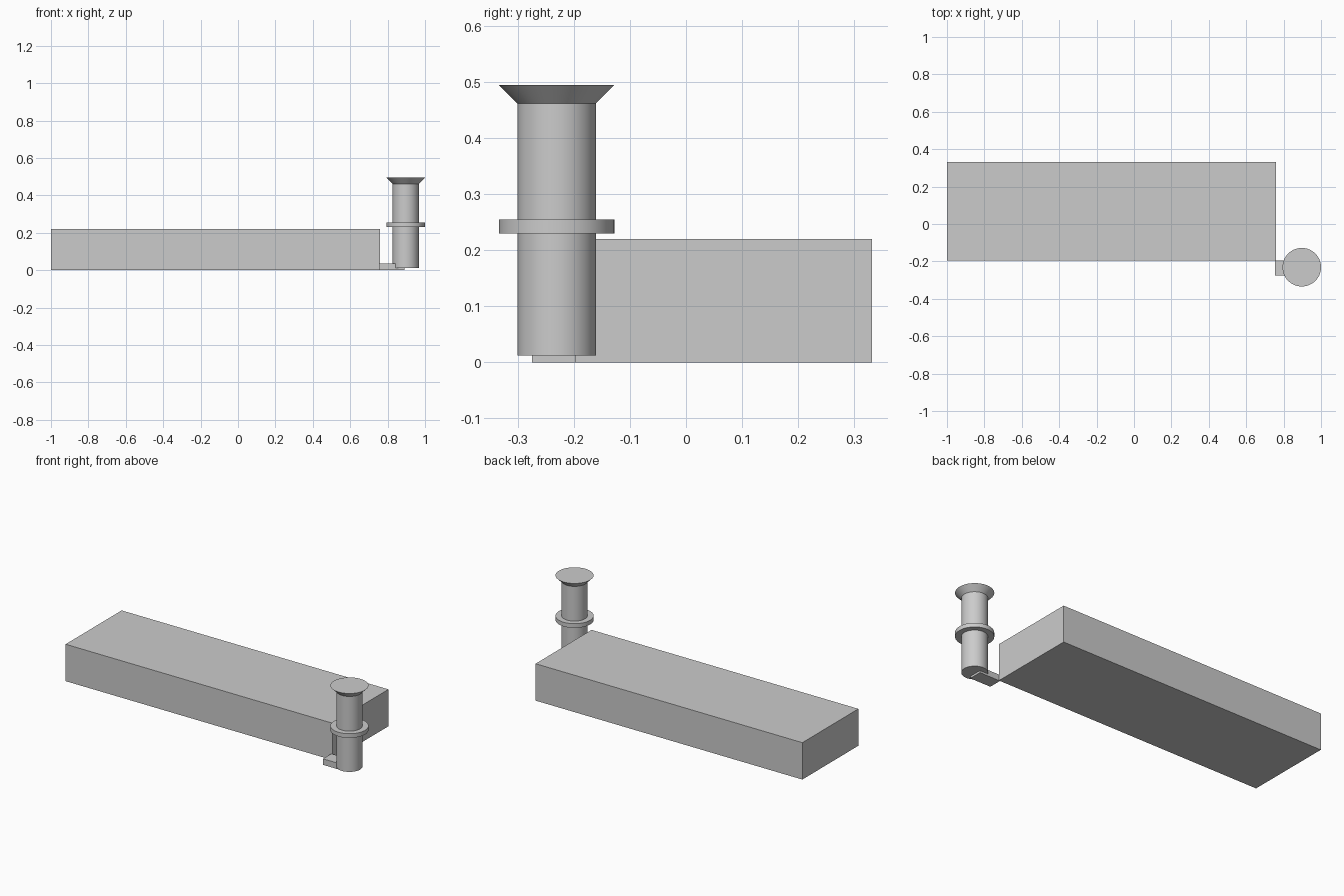
import bpy
import bmesh
import math
from mathutils import Matrix

cube = bpy.data.objects.get("Cube")
if cube:
    bpy.data.objects.remove(cube, do_unlink=True)

grey = bpy.data.materials.new("plain_grey")
grey.use_nodes = True
grey.diffuse_color = (0.6, 0.6, 0.6, 1)
grey.node_tree.nodes["Principled BSDF"].inputs["Base Color"].default_value = (0.6, 0.6, 0.6, 1)


def finish(name, bm):
    bmesh.ops.recalc_face_normals(bm, faces=bm.faces)
    mesh = bpy.data.meshes.new(name)
    bm.to_mesh(mesh)
    bm.free()
    mesh.materials.append(grey)
    obj = bpy.data.objects.new(name, mesh)
    bpy.context.collection.objects.link(obj)
    return obj


def box(name, low, high):
    size = [b - a for a, b in zip(low, high)]
    centre = [(a + b) / 2 for a, b in zip(low, high)]
    bm = bmesh.new()
    bmesh.ops.create_cube(bm, size=1)
    bmesh.ops.scale(bm, vec=size, verts=bm.verts)
    bmesh.ops.translate(bm, vec=centre, verts=bm.verts)
    return finish(name, bm)


def turned(name, profile, centre, sides=64):
    """Revolve a closed outline of (radius, height) pairs as stacked rings."""
    bm = bmesh.new()
    rings = [[bm.verts.new((centre[0] + r * math.cos(math.tau * i / sides),
                            centre[1] + r * math.sin(math.tau * i / sides), z))
              for i in range(sides)] for r, z in profile]
    for lower, upper in zip(rings, rings[1:]):
        for i in range(sides):
            j = (i + 1) % sides
            bm.faces.new((lower[i], lower[j], upper[j], upper[i]))
    bm.faces.new(rings[0])
    bm.faces.new(rings[-1])
    obj = finish(name, bm)
    bpy.ops.object.select_all(action="DESELECT")
    obj.select_set(True)
    bpy.context.view_layer.objects.active = obj
    bpy.ops.object.shade_smooth_by_angle(angle=math.radians(30))
    return obj


# Long rectangular block
box("main_block", (-1, -0.196, 0), (0.76, 0.332, 0.22))

# Small foot tying the post to the block corner
box("connecting_foot", (0.753, -0.275, 0), (0.89, -0.196, 0.036))

# Round post with a collar and a flared head
post, rim = 0.07, 0.103
turned("flanged_post",
       [(post, 0.012), (post, 0.23), (rim, 0.23), (rim, 0.255),
        (post, 0.255), (post, 0.462), (rim, 0.495)],
       (0.897, -0.231))
